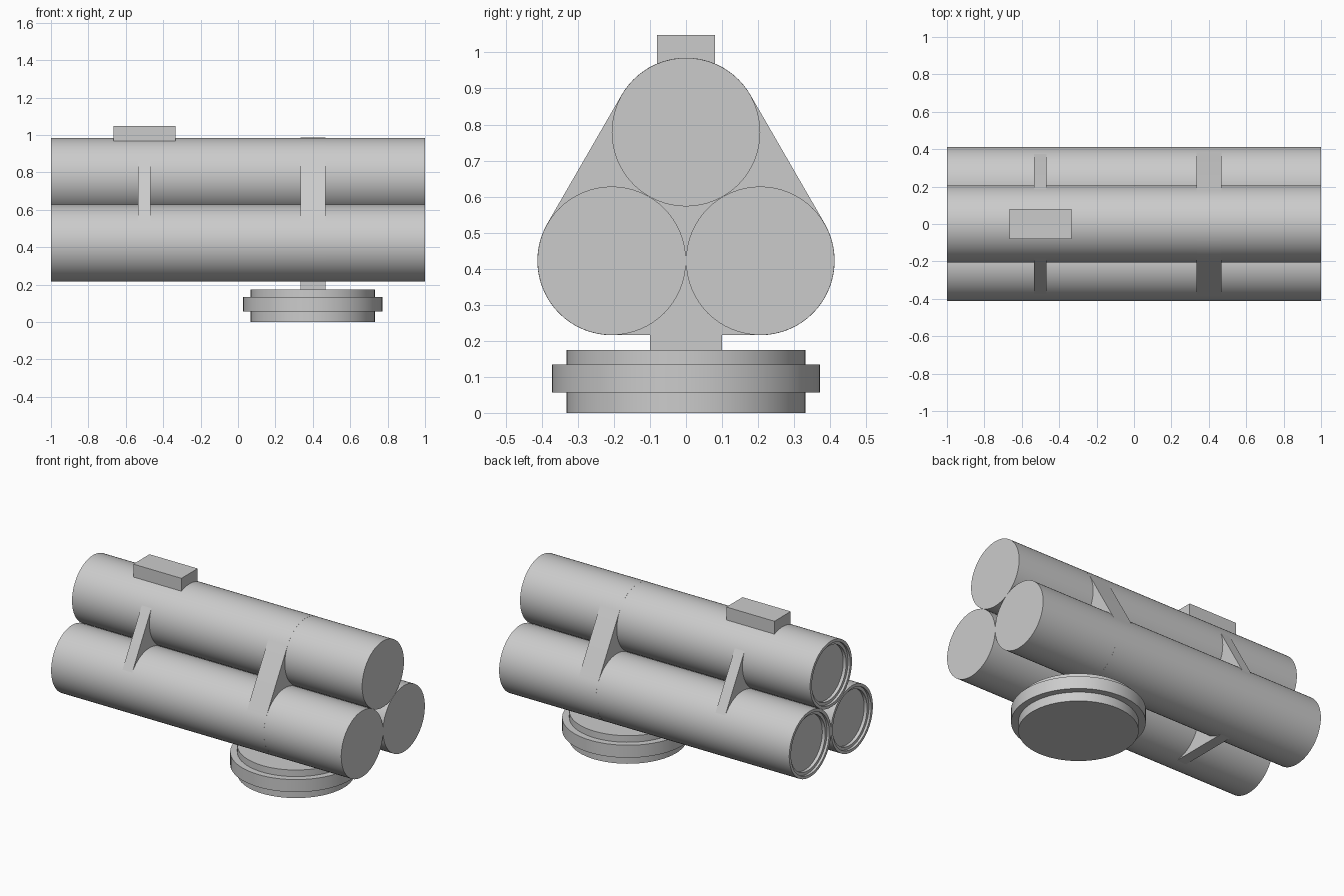
import bpy
import bmesh
import math
from mathutils import Matrix, Vector

cube = bpy.data.objects.get("Cube")
if cube:
    bpy.data.objects.remove(cube, do_unlink=True)

R = 0.206                      # tube radius
LOW_Z = 0.422                  # height of the lower tube axes
HIGH_Z = LOW_Z + R * math.sqrt(3)
CENTRES = {"top": (0, HIGH_Z), "front": (-R, LOW_Z), "back": (R, LOW_Z)}
MOUNT_X, REAR_X = 0.4, -0.5


def finish(name, bm, smooth=True):
    bmesh.ops.recalc_face_normals(bm, faces=bm.faces)
    mesh = bpy.data.meshes.new(name)
    bm.to_mesh(mesh)
    bm.free()
    obj = bpy.data.objects.new(name, mesh)
    bpy.context.collection.objects.link(obj)
    if smooth:
        bpy.ops.object.select_all(action="DESELECT")
        obj.select_set(True)
        bpy.context.view_layer.objects.active = obj
        bpy.ops.object.shade_smooth_by_angle(angle=math.radians(30))
    return obj


def lathe(name, profile, matrix, steps=64):
    """Revolve (radius, height) points about local z, then place the result."""
    bm = bmesh.new()
    verts = [bm.verts.new((r, 0, h)) for r, h in profile]
    edges = [bm.edges.new(pair) for pair in zip(verts, verts[1:])]
    bmesh.ops.spin(bm, geom=verts + edges, cent=(0, 0, 0), axis=(0, 0, 1),
                   angle=math.tau, steps=steps)
    bmesh.ops.remove_doubles(bm, verts=bm.verts, dist=1e-5)
    bm.transform(matrix)
    return finish(name, bm)


def box(name, centre, size):
    bm = bmesh.new()
    bmesh.ops.create_cube(bm, size=1)
    bm.transform(Matrix.Translation(centre) @ Matrix.Diagonal((*size, 1)))
    return finish(name, bm, smooth=False)


def brace(name, x, width, radius):
    """Plate wrapped around all three tubes: three arcs joined by tangents."""
    bm = bmesh.new()
    outline = []
    arcs = (("back", -90), ("top", 30), ("front", 150))
    for key, start in arcs:
        cy, cz = CENTRES[key]
        for i in range(25):
            a = math.radians(start + 120 * i / 24)
            outline.append(bm.verts.new((x - width / 2,
                                         cy + radius * math.cos(a),
                                         cz + radius * math.sin(a))))
    face = bm.faces.new(outline)
    out = bmesh.ops.extrude_face_region(bm, geom=[face], use_keep_orig=True)
    moved = [g for g in out["geom"] if isinstance(g, bmesh.types.BMVert)]
    bmesh.ops.translate(bm, verts=moved, vec=Vector((width, 0, 0)))
    return finish(name, bm)


# Three tubes, closed at +x and with a stepped recess at -x
tube_profile = [(0, -0.965), (0.17, -0.965), (0.17, -0.985), (0.188, -0.985),
                (0.188, -1), (R, -1), (R, 1), (0, 1)]
for key, (y, z) in CENTRES.items():
    place = Matrix.Translation((0, y, z)) @ Matrix.Rotation(math.pi / 2, 4, "Y")
    lathe(key + "_tube", tube_profile, place)

# Braces holding the tubes together
brace("rear_brace", REAR_X, 0.067, R - 0.0008)
brace("mount_brace", MOUNT_X, 0.134, R + 0.0004)

# Block on the top tube
box("top_block", (REAR_X, 0, 1.007), (0.332, 0.16, 0.084))

# Neck and round flanged base
box("neck", (MOUNT_X, 0, 0.21), (0.134, 0.2, 0.1))
base_profile = [(0, 0), (0.332, 0), (0.332, 0.056), (0.372, 0.056),
                (0.372, 0.134), (0.332, 0.134), (0.332, 0.175), (0, 0.175)]
lathe("base", base_profile, Matrix.Translation((MOUNT_X, 0, 0)))
